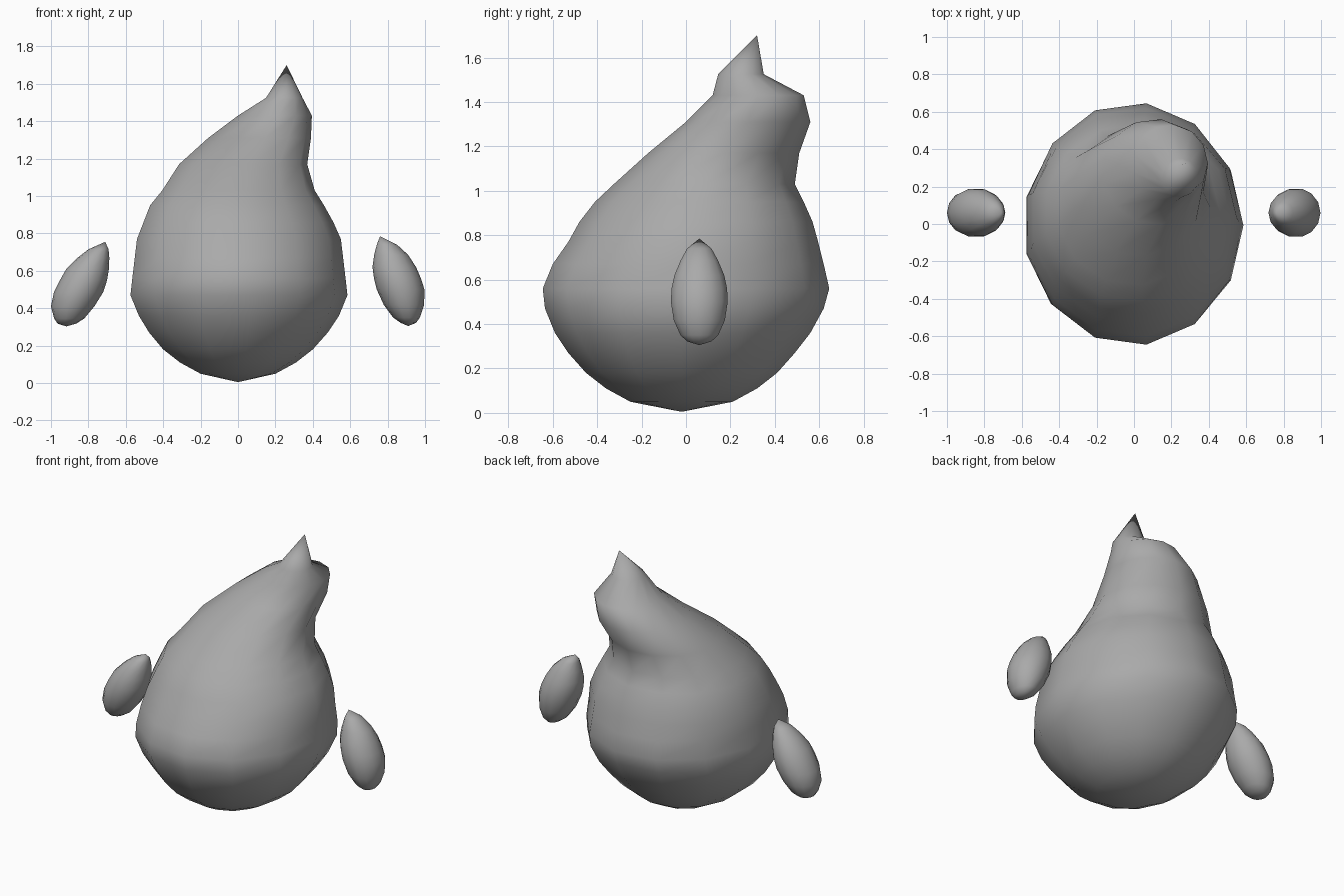
import bpy
import bmesh
import math

grey = bpy.data.materials.new("mid_grey")
grey.diffuse_color = (0.4, 0.4, 0.4, 1)


def loft(name, sides, bottom, rings, top):
    """Skin elliptical rings (z, x min, x max, y min, y max) between two poles."""
    bm = bmesh.new()
    angles = [2 * math.pi * i / sides for i in range(sides)]
    cs, ss = [math.cos(a) for a in angles], [math.sin(a) for a in angles]
    loops = []
    for z, x0, x1, y0, y1 in rings:
        loops.append([bm.verts.new((
            x0 + (x1 - x0) * (c - min(cs)) / (max(cs) - min(cs)),
            y0 + (y1 - y0) * (s - min(ss)) / (max(ss) - min(ss)), z))
            for c, s in zip(cs, ss)])
    low, high = bm.verts.new(bottom), bm.verts.new(top)
    for i in range(sides):
        j = (i + 1) % sides
        bm.faces.new((low, loops[0][j], loops[0][i]))
        for a, b in zip(loops, loops[1:]):
            bm.faces.new((a[i], a[j], b[j], b[i]))
        bm.faces.new((loops[-1][i], loops[-1][j], high))
    for f in bm.faces:
        f.smooth = True
    bmesh.ops.recalc_face_normals(bm, faces=bm.faces)
    mesh = bpy.data.meshes.new(name)
    bm.to_mesh(mesh)
    bm.free()
    mesh.materials.append(grey)
    obj = bpy.data.objects.new(name, mesh)
    bpy.context.collection.objects.link(obj)
    return obj


# Pear-shaped body leaning to the back right, ending in a small pointed tuft
loft("body", 13, (0, -0.02, 0.005), [
    (0.05, -0.20, 0.20, -0.25, 0.21),
    (0.11, -0.31, 0.31, -0.36, 0.32),
    (0.18, -0.40, 0.40, -0.45, 0.41),
    (0.27, -0.475, 0.48, -0.53, 0.49),
    (0.36, -0.53, 0.54, -0.59, 0.56),
    (0.47, -0.575, 0.585, -0.635, 0.62),
    (0.56, -0.565, 0.575, -0.645, 0.645),
    (0.67, -0.552, 0.562, -0.60, 0.62),
    (0.77, -0.54, 0.55, -0.53, 0.595),
    (0.86, -0.505, 0.51, -0.48, 0.57),
    (0.95, -0.47, 0.46, -0.41, 0.53),
    (1.03, -0.405, 0.41, -0.325, 0.49),
    (1.17, -0.315, 0.37, -0.17, 0.51),
    (1.31, -0.16, 0.39, 0.00, 0.56),
    (1.43, 0.00, 0.395, 0.12, 0.53),
    (1.525, 0.15, 0.345, 0.145, 0.35),
], (0.26, 0.32, 1.70))

# Shared front-to-back half widths of the teardrop arms, bottom to top
half_widths = [0.055, 0.085, 0.115, 0.128, 0.125, 0.112, 0.085, 0.055]


def arm(name, bottom, spans, top):
    rings = [(z, x0, x1, 0.06 - h, 0.06 + h)
             for (z, x0, x1), h in zip(spans, half_widths)]
    loft(name, 14, bottom, rings, top)


# Floating arms, each tilted outward by its own amount
arm("left_arm", (-0.918, 0.06, 0.303), [
    (0.318, -0.965, -0.865), (0.345, -0.983, -0.822), (0.41, -1.0, -0.768),
    (0.487, -0.984, -0.72), (0.55, -0.952, -0.70), (0.61, -0.918, -0.69),
    (0.67, -0.858, -0.688), (0.715, -0.80, -0.692),
], (-0.71, 0.06, 0.755))
arm("right_arm", (0.91, 0.06, 0.305), [
    (0.322, 0.87, 0.952), (0.35, 0.83, 0.972), (0.417, 0.78, 0.995),
    (0.50, 0.742, 0.997), (0.56, 0.727, 0.978), (0.62, 0.719, 0.952),
    (0.685, 0.728, 0.91), (0.74, 0.742, 0.85),
], (0.76, 0.06, 0.785))
